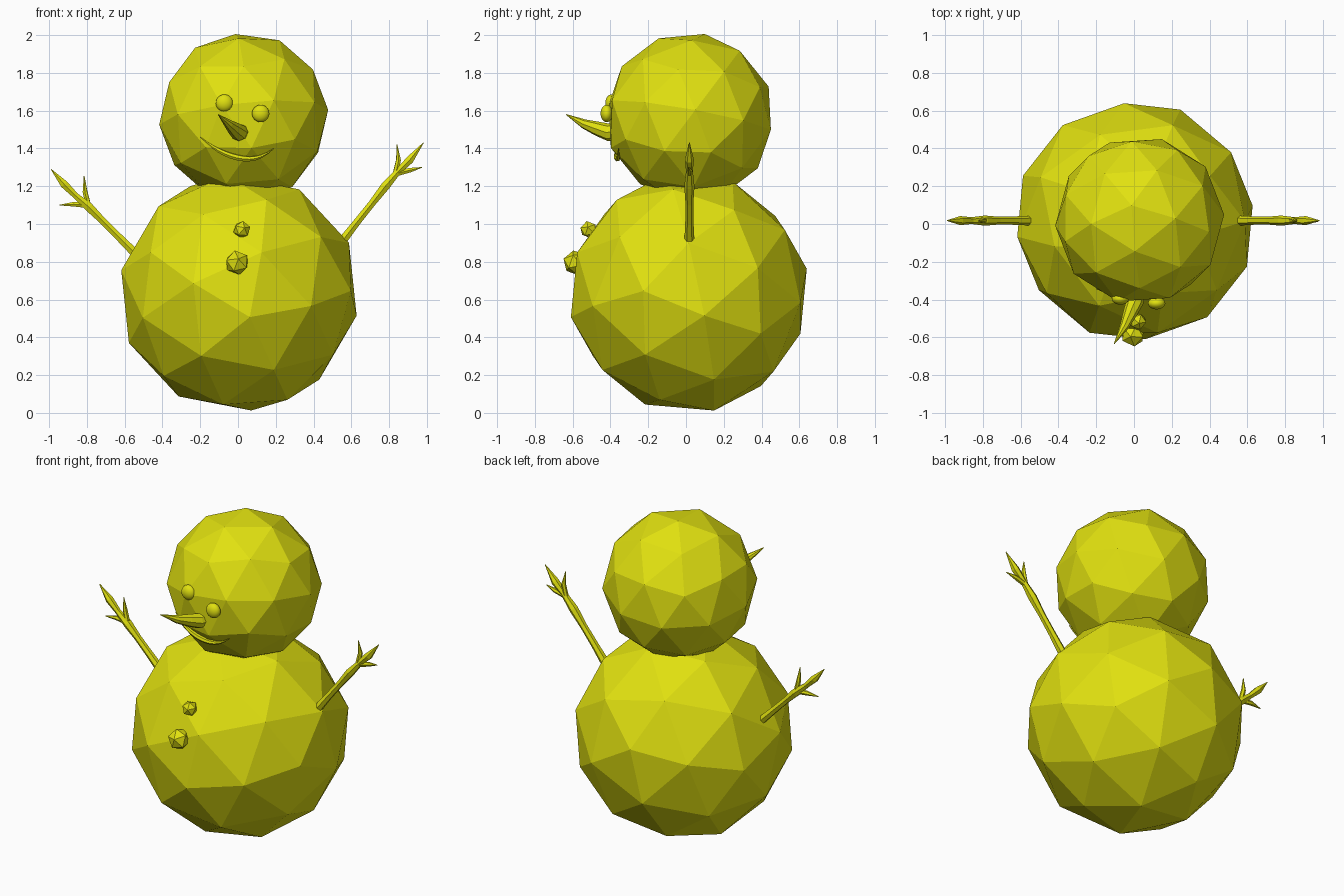
import bpy
import math
from mathutils import Matrix, Vector

if "Cube" in bpy.data.objects:
    bpy.data.objects.remove(bpy.data.objects["Cube"])

yellow = bpy.data.materials.new("yellow")
yellow.diffuse_color = (0.75, 0.75, 0.005, 1)
yellow.use_nodes = True
yellow.node_tree.nodes["Principled BSDF"].inputs["Base Color"].default_value = yellow.diffuse_color


def finish(obj, name):
    obj.name = name
    obj.data.materials.clear()
    obj.data.materials.append(yellow)
    return obj


def ball(name, centre, radius, pole, roll, levels):
    """Faceted ball; pole is where a five-way corner points, roll turns it."""
    bpy.ops.mesh.primitive_ico_sphere_add(subdivisions=levels, radius=radius)
    obj = finish(bpy.context.object, name)
    z = Vector(pole).normalized()
    spoke = Vector((math.cos(roll), 0, math.sin(roll)))
    x = (spoke - z * spoke.dot(z)).normalized()
    y = z.cross(x)
    turn = Matrix((x, y, z)).transposed().to_4x4()
    obj.data.transform(Matrix.Translation(centre) @ turn)
    return obj


def tube(name, strands, sides_level=1):
    """Faceted tapered tubes; each strand is a list of (x, y, z, radius)."""
    cu = bpy.data.curves.new(name, 'CURVE')
    cu.dimensions = '3D'
    cu.bevel_depth = 1.0
    cu.bevel_resolution = sides_level
    cu.use_fill_caps = True
    for pts in strands:
        sp = cu.splines.new('POLY')
        sp.use_smooth = False
        sp.points.add(len(pts) - 1)
        for p, (x, y, z, r) in zip(sp.points, pts):
            p.co = (x, y, z, 1)
            p.radius = r
    obj = bpy.data.objects.new(name, cu)
    bpy.context.collection.objects.link(obj)
    bpy.ops.object.select_all(action='DESELECT')
    obj.select_set(True)
    bpy.context.view_layer.objects.active = obj
    bpy.ops.object.convert(target='MESH')
    return finish(bpy.context.object, name)


# Snow balls
ball("body", (0.005, 0.015, 0.635), 0.64, (0.09, -0.975, -0.2), math.radians(6), 2)
HEAD = Vector((0.03, 0.02, 1.565))
ball("head", HEAD, 0.45, (0, -0.8, 0.6), math.radians(-54), 2)

# Buttons
ball("upper_button", (0.02, -0.515, 0.97), 0.047, (0.3, -0.9, 0.2), 0.3, 1)
ball("lower_button", (-0.005, -0.585, 0.795), 0.067, (0.1, -0.9, 0.3), 0.6, 1)

# Eyes: smooth, slightly flattened spheres
for name, pos in (("left_eye", (-0.072, -0.395, 1.64)), ("right_eye", (0.12, -0.42, 1.585))):
    bpy.ops.mesh.primitive_uv_sphere_add(segments=24, ring_count=12, radius=0.046, location=pos)
    eye = finish(bpy.context.object, name)
    eye.scale = (1, 0.7, 1)
    bpy.ops.object.shade_smooth()

# Carrot nose, bending up towards its tip
tube("nose", [[(0.02, -0.34, 1.49, 0.045), (0.005, -0.41, 1.485, 0.046),
               (-0.02, -0.47, 1.505, 0.038), (-0.05, -0.54, 1.53, 0.025),
               (-0.105, -0.635, 1.58, 0.002)]], 2)

# Smile laid on the head's front
smile = []
for i in range(13):
    t = i / 12
    x = -0.2 + 0.39 * t
    z = 1.345 + (0.115 * ((0.06 - x) / 0.26) ** 2 if x < 0.06 else 0.055 * ((x - 0.06) / 0.13) ** 2)
    dx, dz = x - HEAD.x, z - HEAD.z
    y = HEAD.y - math.sqrt(0.442 ** 2 - dx * dx - dz * dz)
    smile.append((x, y, z, 0.002 + 0.014 * math.sin(math.pi * t)))
tube("smile", [smile])


# Twig arms: a knobbly main stick with two side twigs
def arm(name, stick, twigs):
    radii = (0.026, 0.022, 0.021, 0.027, 0.018, 0.024, 0.002)
    main = [(x, 0.018, z, r) for (x, z), r in zip(stick, radii)]
    strands = [main]
    for (a, b, c) in twigs:
        strands.append([(*(a[0], 0.018, a[1]), 0.016), (*(b[0], 0.02, b[1]), 0.014),
                        (*(c[0], 0.012, c[1]), 0.002)])
    tube(name, strands)


arm("right_arm",
    [(0.56, 0.92), (0.63, 1.01), (0.71, 1.11), (0.78, 1.20), (0.85, 1.28), (0.91, 1.34), (0.982, 1.43)],
    [((0.83, 1.25), (0.85, 1.34), (0.842, 1.42)), ((0.85, 1.27), (0.91, 1.285), (0.975, 1.30))])
arm("left_arm",
    [(-0.55, 0.85), (-0.64, 0.94), (-0.72, 1.02), (-0.79, 1.09), (-0.86, 1.15), (-0.92, 1.21), (-0.99, 1.29)],
    [((-0.79, 1.09), (-0.81, 1.17), (-0.815, 1.255)), ((-0.81, 1.10), (-0.87, 1.105), (-0.945, 1.10))])
